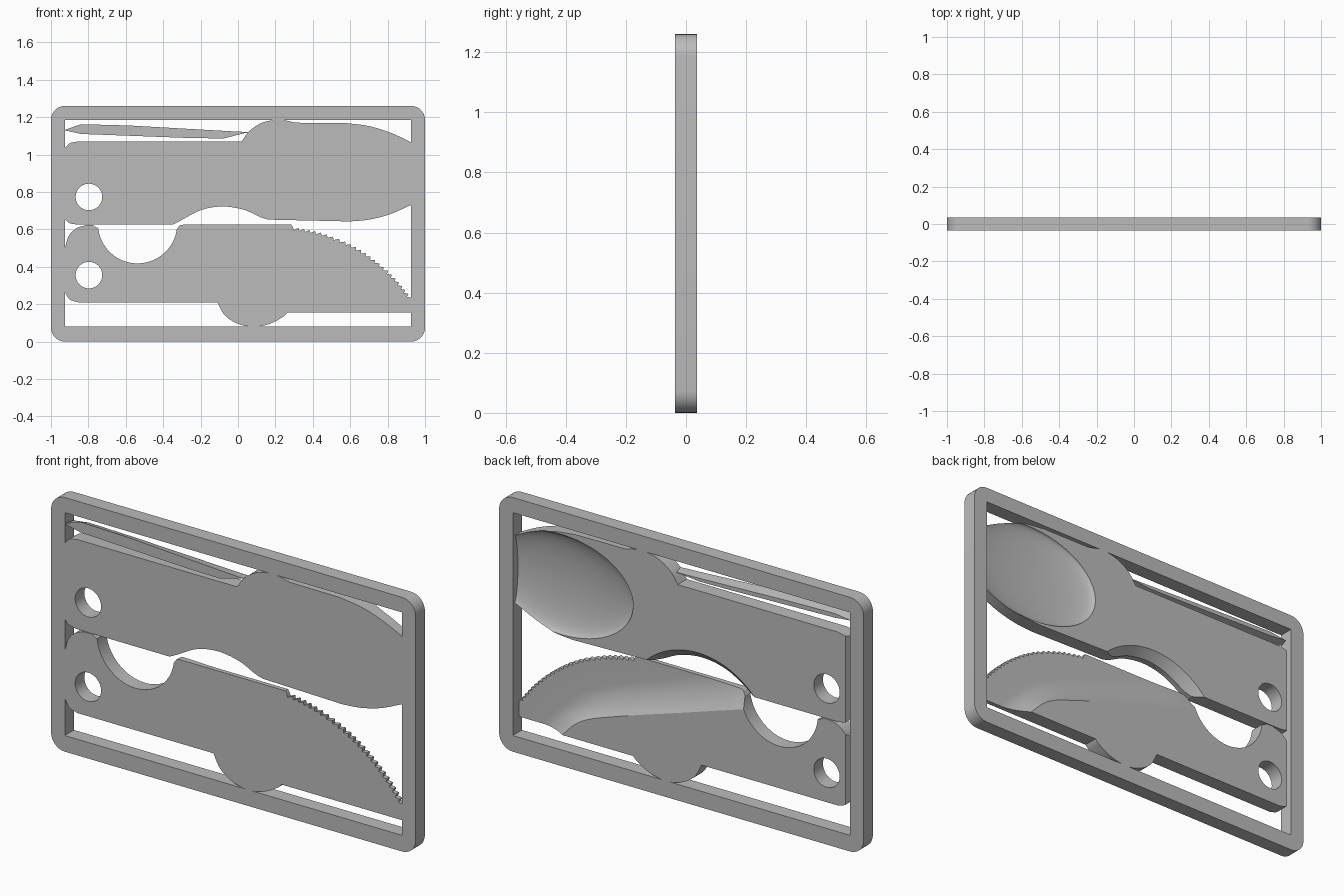
import bpy, bmesh, math
from mathutils import Vector

if "Cube" in bpy.data.objects:
    bpy.data.objects.remove(bpy.data.objects["Cube"])

HALF = 0.036          # half thickness of the card
HEIGHT = 1.26

grey = bpy.data.materials.new("matte_grey")
grey.use_nodes = True
grey.diffuse_color = (0.5, 0.5, 0.5, 1)
grey.node_tree.nodes["Principled BSDF"].inputs["Base Color"].default_value = (0.5, 0.5, 0.5, 1)


def loft(name, rings):
    """Solid skinned through rings of equal length, capped at both ends."""
    bm = bmesh.new()
    loops = [[bm.verts.new(p) for p in ring] for ring in rings]
    n = len(loops[0])
    for a, b in zip(loops, loops[1:]):
        for i in range(n):
            j = (i + 1) % n
            bm.faces.new((a[i], a[j], b[j], b[i]))
    bm.faces.new(loops[0])
    bm.faces.new(loops[-1])
    bmesh.ops.recalc_face_normals(bm, faces=bm.faces)
    mesh = bpy.data.meshes.new(name)
    bm.to_mesh(mesh)
    bm.free()
    obj = bpy.data.objects.new(name, mesh)
    bpy.context.collection.objects.link(obj)
    obj.data.materials.append(grey)
    return obj


def plate(name, outline, y0=-HALF, y1=HALF):
    return loft(name, [[(x, y, z) for x, z in outline] for y in (y0, y1)])


def disc(name, x, z, r0, r1, y0, y1, n=64):
    ring = [(math.cos(math.tau * i / n), math.sin(math.tau * i / n)) for i in range(n)]
    return loft(name, [[(x + r * c, y, z + r * s) for c, s in ring]
                       for r, y in ((r0, y0), (r1, y1))])


def arc(x, z, r, start, end, n=8):
    angles = [math.radians(start + (end - start) * i / n) for i in range(n + 1)]
    return [(x + r * math.cos(a), z + r * math.sin(a)) for a in angles]


def smooth(points, n=8):
    """Catmull-Rom curve through the points."""
    p = [Vector(q) for q in points]
    p = [2 * p[0] - p[1]] + p + [2 * p[-1] - p[-2]]
    out = []
    for a, b, c, d in zip(p, p[1:], p[2:], p[3:]):
        for i in range(n):
            t = i / n
            out.append(0.5 * (2 * b + (c - a) * t + (2 * a - 5 * b + 4 * c - d) * t ** 2
                              + (3 * b - a - 3 * c + d) * t ** 3))
    return out + [p[-2]]


def cut(target, cutter):
    mod = target.modifiers.new("cut", 'BOOLEAN')
    mod.operation = 'DIFFERENCE'
    mod.solver = 'EXACT'
    mod.object = cutter
    bpy.context.view_layer.objects.active = target
    bpy.ops.object.modifier_apply(modifier=mod.name)
    bpy.data.objects.remove(cutter)


def cut_hole_and_groove(target, hole_z):
    """Hanging hole and the snap-off groove at the handle end."""
    cut(target, disc("hole_cutter", -0.797, hole_z, 0.071, 0.071, -0.1, 0.1))
    wedge = [(-0.95, 0.05), (-0.893, 0.05), (-0.925, -0.025), (-0.95, -0.025)]
    cut(target, loft("groove_cutter", [[(x, y, z) for x, y in wedge] for z in (0.1, 1.2)]))


# Frame with rounded outside corners
R = 0.075
frame = plate("frame", arc(1 - R, HEIGHT - R, R, 0, 90) + arc(R - 1, HEIGHT - R, R, 90, 180)
              + arc(R - 1, R, R, 180, 270) + arc(1 - R, R, R, 270, 360))
cut(frame, plate("window_cutter", [(-0.925, 0.08), (0.925, 0.08), (0.925, 1.185), (-0.925, 1.185)],
                 -0.1, 0.1))

# Spoon: handle, thumb bump, bowl tip and finger notch
spoon_outline = (
    [(-0.93, 1.03)] + smooth([(-0.925, 1.035), (-0.9, 1.06), (-0.855, 1.07)], 4)
    + smooth([(0.02, 1.07), (0.06, 1.125), (0.13, 1.17), (0.22, 1.186), (0.31, 1.17)])
    + smooth([(0.58, 1.168), (0.7, 1.152), (0.82, 1.115), (0.93, 1.063)])
    + smooth([(0.93, 0.732), (0.81, 0.68), (0.7, 0.652), (0.6, 0.642)])
    + smooth([(0.16, 0.652), (0.12, 0.665), (0.03, 0.705), (-0.085, 0.722),
              (-0.2, 0.702), (-0.31, 0.645), (-0.35, 0.625)])
    + smooth([(-0.855, 0.625), (-0.9, 0.633), (-0.925, 0.655)], 4) + [(-0.93, 0.66)])
spoon = plate("spoon", spoon_outline)
cut_hole_and_groove(spoon, 0.773)
cut(spoon, disc("notch_bevel_cutter", -0.09, 0.346, 0.37, 0.425, -0.01, 0.045, 128))

# Hollow of the spoon bowl
bpy.ops.mesh.primitive_uv_sphere_add(segments=96, ring_count=64, radius=1, location=(0.66, HALF, 0.9))
bowl = bpy.context.object
bowl.scale = (0.395, 0.055, 0.248)
bpy.context.view_layer.update()
cut(spoon, bowl)

# Knife: handle with bottle notch, serrated edge, lower finger bump
edge = smooth([(0.29, 0.612), (0.44, 0.582), (0.6, 0.52), (0.73, 0.437),
               (0.84, 0.338), (0.925, 0.235)], 5)
teeth = []
for a, b in zip(edge, edge[1:]):
    along = (b - a).normalized()
    inward = Vector((along.y, -along.x))
    teeth += [a + 0.004 * along, a + 0.35 * (b - a) + 0.014 * inward, b]
knife_outline = (
    [(-0.93, 0.495)] + smooth([(-0.925, 0.5), (-0.905, 0.565), (-0.865, 0.605), (-0.815, 0.622)], 5)
    + [(-0.775, 0.622), (-0.757, 0.61)]
    + arc(-0.537, 0.63, 0.212, 186, 352, 40)
    + smooth([(-0.32, 0.61), (-0.31, 0.622), (-0.29, 0.625)], 3)
    + [(0.285, 0.625)] + teeth + [(0.93, 0.235), (0.93, 0.155)]
    + smooth([(0.265, 0.155), (0.24, 0.132), (0.17, 0.095), (0.085, 0.079),
              (0.0, 0.095), (-0.07, 0.14), (-0.11, 0.21)])
    + smooth([(-0.855, 0.21), (-0.9, 0.225), (-0.925, 0.265)], 4) + [(-0.93, 0.27)])
knife = plate("knife", knife_outline)
cut_hole_and_groove(knife, 0.355)

# Hollow-ground blade face, falling from a ridge to the thin edge
ridge = smooth([(-0.36, 0.555), (0.0, 0.44), (0.36, 0.325), (0.55, 0.25), (0.67, 0.14)])
beyond = smooth([(-0.36, 0.7), (0.2, 0.7), (0.75, 0.6), (1.0, 0.27), (1.0, 0.1)])
rings = []
for r, e in zip(ridge, beyond):
    span = e - r
    width = min(0.16, 0.9 * span.length)
    ring = [(r.x, 0.07, r.y)]
    for i in range(11):
        u = i / 10
        p = r + span.normalized() * width * u
        ring.append((p.x, HALF - 0.05 * (1 - (1 - u) ** 2), p.y))
    ring += [(e.x, HALF - 0.05, e.y), (e.x, 0.07, e.y)]
    rings.append(ring)
cut(knife, loft("blade_cutter", rings))

# Toothpick, tapered towards the back
pick = [(-0.93, 1.13), (-0.84, 1.162), (-0.58, 1.155), (-0.05, 1.125), (0.055, 1.12),
        (-0.075, 1.086), (-0.25, 1.088), (-0.84, 1.11)]
toothpick = loft("toothpick", [
    [(x, -HALF, z) for x, z in pick],
    [(x * 0.97 - 0.01, 0.012, 1.123 - 0.013 * (x + 0.44) + (z - 1.123) * 0.4) for x, z in pick]])

# Smooth shading on curved walls, crisp edges elsewhere
for obj in (frame, spoon, knife, toothpick):
    bpy.ops.object.select_all(action='DESELECT')
    obj.select_set(True)
    bpy.context.view_layer.objects.active = obj
    bpy.ops.object.shade_smooth_by_angle(angle=math.radians(25))
